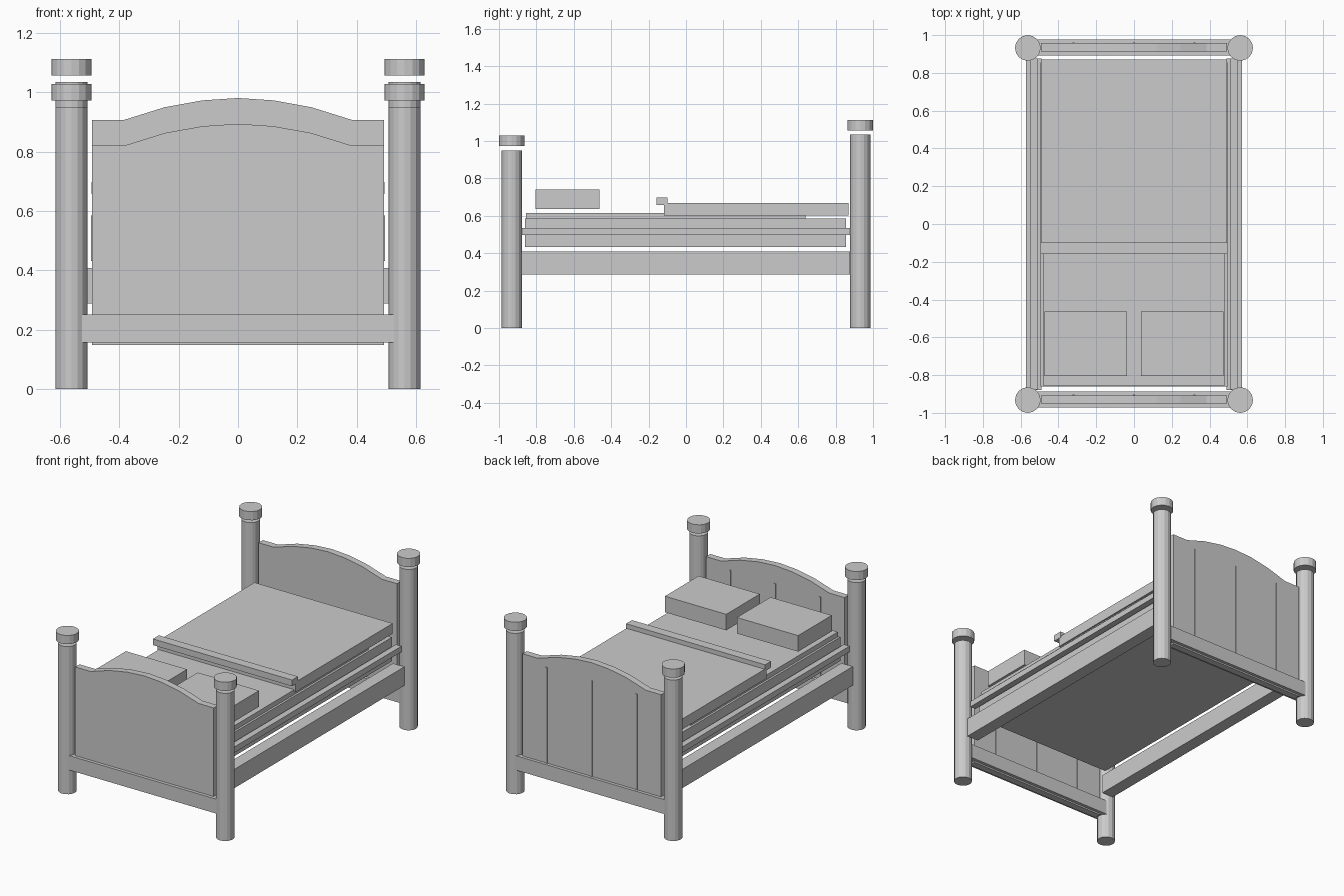
import bpy
import bmesh

cube = bpy.data.objects.get("Cube")
if cube:
    bpy.data.objects.remove(cube, do_unlink=True)

# Single plain grey
grey = bpy.data.materials.new("plain_grey")
grey.use_nodes = True
GREY = (0.6, 0.6, 0.6, 1)
grey.diffuse_color = GREY
grey.node_tree.nodes["Principled BSDF"].inputs["Base Color"].default_value = GREY


def finish(name, bm):
    bmesh.ops.recalc_face_normals(bm, faces=bm.faces)
    mesh = bpy.data.meshes.new(name)
    bm.to_mesh(mesh)
    bm.free()
    mesh.materials.append(grey)
    obj = bpy.data.objects.new(name, mesh)
    bpy.context.collection.objects.link(obj)
    return obj


def box(name, xs, ys, zs):
    """Box from its lower and upper limit on each axis."""
    bm = bmesh.new()
    bmesh.ops.create_cube(bm, size=1)
    for v in bm.verts:
        for axis, (lo, hi) in enumerate((xs, ys, zs)):
            v.co[axis] = hi if v.co[axis] > 0 else lo
    return finish(name, bm)


def cylinder(name, x, y, radius, z0, z1, sides=16):
    bm = bmesh.new()
    bmesh.ops.create_cone(bm, cap_ends=True, segments=sides, radius1=radius,
                          radius2=radius, depth=z1 - z0)
    bmesh.ops.translate(bm, verts=bm.verts, vec=(x, y, (z0 + z1) / 2))
    return finish(name, bm)


def arched_panel(name, y0, y1, bottom, shoulder):
    """Board with flat shoulders and a low arch, extruded along y."""
    half = [(0.493, bottom), (0.493, shoulder), (0.385, shoulder),
            (0.247, shoulder + 0.043), (0.12, shoulder + 0.066)]
    outline = half + [(0, shoulder + 0.074)] + [(-x, z) for x, z in reversed(half)]
    bm = bmesh.new()
    face = bm.faces.new([bm.verts.new((x, y0, z)) for x, z in outline])
    ext = bmesh.ops.extrude_face_region(bm, geom=[face])
    verts = [g for g in ext["geom"] if isinstance(g, bmesh.types.BMVert)]
    bmesh.ops.translate(bm, verts=verts, vec=(0, y1 - y0, 0))
    return finish(name, bm)


# Two bed ends: posts, floating caps, arched board, cross rail and strips
for end, y, post_top, shoulder in (("front", -0.932, 0.95, 0.82),
                                   ("back", 0.932, 1.035, 0.907)):
    for side, x in (("left", 0.562), ("right", -0.562)):
        cylinder(f"{end}_{side}_post", x, y, 0.054, 0, post_top)
        cylinder(f"{end}_{side}_post_cap", x, y, 0.068, post_top + 0.022, post_top + 0.078)
    arched_panel(f"{end}_board", y - 0.019, y + 0.025, 0.147, shoulder)
    box(f"{end}_cross_rail", (-0.53, 0.53), (y - 0.04, y + 0.045), (0.157, 0.25))
    for i in (-1, 0, 1):
        box(f"{end}_board_strip_{i + 2}", (i * 0.32 - 0.006, i * 0.32 + 0.006),
            (y + 0.02, y + 0.03), (0.2, shoulder - 0.04))

# Side rails and slim upper bars
for side, s in (("left", 1), ("right", -1)):
    box(f"{side}_side_rail", sorted((s * 0.49, s * 0.571)), (-0.88, 0.876), (0.287, 0.408))
    box(f"{side}_upper_bar", sorted((s * 0.51, s * 0.55)), (-0.877, 0.876), (0.498, 0.535))

# Bedding
box("mattress", (-0.496, 0.496), (-0.86, 0.856), (0.432, 0.585))
box("sheet", (-0.482, 0.482), (-0.855, 0.64), (0.585, 0.616))
box("blanket", (-0.492, 0.492), (-0.117, 0.87), (0.602, 0.668))
box("blanket_fold", (-0.495, 0.495), (-0.158, -0.098), (0.657, 0.697))
for side, x in (("left", 0.256), ("right", -0.256)):
    box(f"{side}_pillow", (x - 0.218, x + 0.218), (-0.805, -0.463), (0.637, 0.74))
